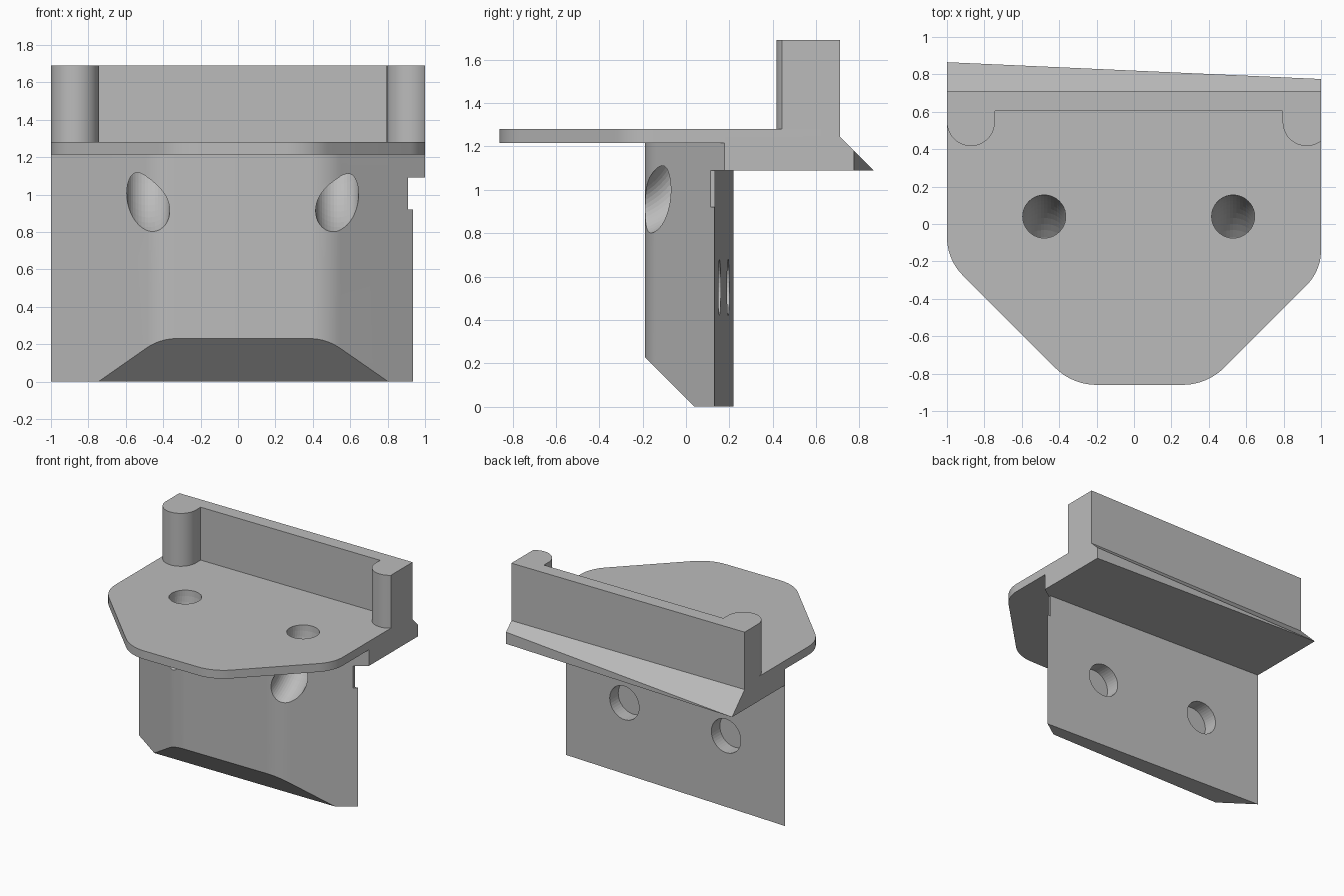
import bpy, bmesh, math
from mathutils import Vector

if "Cube" in bpy.data.objects:
    bpy.data.objects.remove(bpy.data.objects["Cube"], do_unlink=True)

grey = bpy.data.materials.new("plain grey")
grey.use_nodes = True
colour = (0.5, 0.5, 0.5, 1)
grey.diffuse_color = colour
grey.node_tree.nodes["Principled BSDF"].inputs["Base Color"].default_value = colour


def finish(name, bm):
    bmesh.ops.recalc_face_normals(bm, faces=bm.faces)
    mesh = bpy.data.meshes.new(name)
    bm.to_mesh(mesh)
    bm.free()
    mesh.materials.append(grey)
    obj = bpy.data.objects.new(name, mesh)
    bpy.context.collection.objects.link(obj)
    return obj


def outline(points, steps=10):
    """Plan outline; a third value on a point rounds it by that tangent length."""
    result = []
    for i, p in enumerate(points):
        c = Vector(p[:2])
        if len(p) == 2:
            result.append(c)
            continue
        to_prev = (Vector(points[i - 1][:2]) - c).normalized()
        to_next = (Vector(points[(i + 1) % len(points)][:2]) - c).normalized()
        half = to_prev.angle(to_next) / 2
        radius = p[2] * math.tan(half)
        centre = c + (to_prev + to_next).normalized() * (p[2] / math.cos(half))
        a = c + to_prev * p[2] - centre
        b = c + to_next * p[2] - centre
        for k in range(steps + 1):
            t = k / steps
            result.append(centre + a.slerp(b, t).normalized() * radius)
    return result


def arc(cx, cy, r, start, end, steps=24):
    angles = [math.radians(start + (end - start) * k / steps) for k in range(steps + 1)]
    return [(cx + r * math.cos(a), cy + r * math.sin(a)) for a in angles]


def prism(name, points, z0, z1, cut=None):
    """Extrude a plan outline, optionally trimming it with a plane (point, normal)."""
    bm = bmesh.new()
    face = bm.faces.new([bm.verts.new((p[0], p[1], z0)) for p in points])
    new = bmesh.ops.extrude_face_region(bm, geom=[face])["geom"]
    bmesh.ops.translate(bm, vec=(0, 0, z1 - z0),
                        verts=[v for v in new if isinstance(v, bmesh.types.BMVert)])
    if cut:
        geom = bm.verts[:] + bm.edges[:] + bm.faces[:]
        sliced = bmesh.ops.bisect_plane(bm, geom=geom, plane_co=cut[0], plane_no=cut[1],
                                        clear_outer=True)["geom_cut"]
        bmesh.ops.contextual_create(
            bm, geom=[e for e in sliced if isinstance(e, bmesh.types.BMEdge)])
    return finish(name, bm)


def tube(name, centres, normals, r, sides=40):
    """Closed tube around a path in the yz plane."""
    bm = bmesh.new()
    rings = []
    for c, n in zip(centres, normals):
        turn = [math.tau * k / sides for k in range(sides)]
        rings.append([bm.verts.new(c + Vector((1, 0, 0)) * r * math.cos(t) + n * r * math.sin(t))
                      for t in turn])
    for a, b in zip(rings, rings[1:]):
        for k in range(sides):
            j = (k + 1) % sides
            bm.faces.new((a[k], a[j], b[j], b[k]))
    bm.faces.new(rings[0])
    bm.faces.new(rings[-1])
    return finish(name, bm)


def subtract(obj, cutter):
    mod = obj.modifiers.new(cutter.name, "BOOLEAN")
    mod.operation = "DIFFERENCE"
    mod.solver = "EXACT"
    mod.object = cutter
    cutter.hide_render = True
    cutter.hide_set(True)


# Wedge-shaped lower block with a slanted back and a chamfered toe
front = -0.19
left_corner, right_corner = (0.472, front, 0.09), (-0.417, front, 0.09)
lower_block = prism(
    "lower_block",
    outline([(-1, 0.218), right_corner, left_corner, (0.935, 0.132)]),
    0, 1.09, ((0, front, 0.23), (0, -1, -1)))

# Rear bar continuing the wedge, with a sloped back lip
rear_bar = prism(
    "rear_bar",
    outline([(-1, 0.218), right_corner, left_corner, (1, 0.178), (1, 0.775), (-1, 0.865)]),
    1.09, 1.245, ((0, 0.71, 1.245), (0, 1, 1)))

# Flat plate with rounded, angled front corners
top_plate = prism(
    "top_plate",
    outline([(-1, 0.71), (-1, -0.19, 0.12), (-0.33, -0.86, 0.13),
             (0.39, -0.86, 0.13), (1, -0.25, 0.11), (1, 0.71)]),
    1.215, 1.28)

# Upright wall with a rounded post at each end
post_r = 0.128
wall_points = [(-1, 0.71)] + arc(-0.872, 0.545, post_r, 180, 360)
wall_points += [(-0.744, 0.605), (0.795, 0.605)]
wall_points += arc(0.923, 0.545, post_r, 180, 307) + [(1, 0.71)]
back_wall = prism("back_wall", wall_points, 1.28, 1.69)

# Curved channels running from the plate down and out of the front
bend = Vector((0, -0.37, 1.28))
spokes = [Vector((0, math.cos(a), -math.sin(a)))
          for a in (math.radians(d) for d in range(-15, 101, 5))]
for side, x in (("right", -0.48), ("left", 0.53)):
    path = [bend + Vector((x, 0, 0)) + s * 0.41 for s in spokes]
    channel = tube(side + "_channel_cutter", path, spokes, 0.115)
    for part in (lower_block, rear_bar, top_plate):
        subtract(part, channel)

# Blind round sockets in the slanted back
for side, x in (("right", -0.48), ("left", 0.42)):
    back_y = 0.218 - 0.0445 * (x + 1)
    path = [Vector((x, back_y + d, 0.55)) for d in (-0.11, 0.1)]
    subtract(lower_block, tube(side + "_socket_cutter", path, [Vector((0, 0, 1))] * 2, 0.13))

# Small notch in the left edge under the bar
notch = prism("notch_cutter", [(0.908, 0), (1.1, 0), (1.1, 0.3), (0.908, 0.3)], 0.92, 1.2)
subtract(lower_block, notch)

# Smooth the rounded faces and keep the edges sharp
for obj in (lower_block, rear_bar, top_plate, back_wall):
    bpy.ops.object.select_all(action="DESELECT")
    obj.select_set(True)
    bpy.context.view_layer.objects.active = obj
    bpy.ops.object.shade_smooth_by_angle(angle=math.radians(25))
